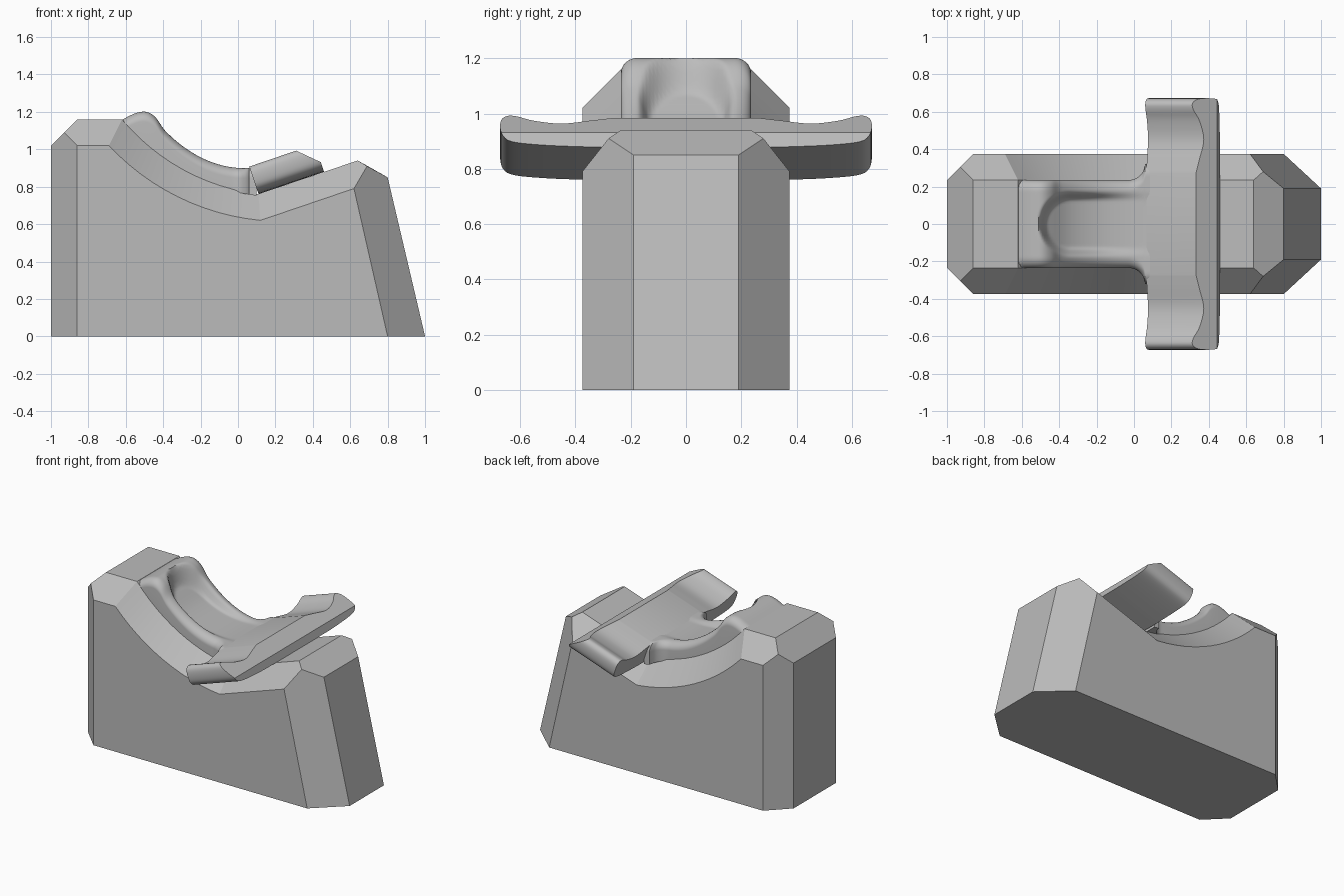
import bpy, bmesh, math
from mathutils import Vector

cube = bpy.data.objects.get("Cube")
if cube:
    bpy.data.objects.remove(cube, do_unlink=True)

grey = bpy.data.materials.new("mid_grey")
grey.use_nodes = True
grey.diffuse_color = (0.5, 0.5, 0.5, 1)
for node in grey.node_tree.nodes:
    if node.type == 'BSDF_PRINCIPLED':
        node.inputs["Base Color"].default_value = (0.5, 0.5, 0.5, 1)


def finish(name, bm, angle):
    """Turn a bmesh into a smooth object with sharp edges above the angle."""
    bmesh.ops.remove_doubles(bm, verts=bm.verts[:], dist=0.0001)
    bmesh.ops.recalc_face_normals(bm, faces=bm.faces[:])
    for f in bm.faces:
        f.smooth = True
    mesh = bpy.data.meshes.new(name)
    bm.to_mesh(mesh)
    bm.free()
    mesh.set_sharp_from_angle(angle=math.radians(angle))
    mesh.materials.append(grey)
    obj = bpy.data.objects.new(name, mesh)
    bpy.context.scene.collection.objects.link(obj)
    return obj


def sagging_arc(p, q, turn, n):
    """Circular arc from p to q, sagging below the chord."""
    p, q = Vector(p), Vector(q)
    d = q - p
    half = math.radians(turn) / 2
    r = d.length / (2 * math.sin(half))
    up = Vector((-d.y, d.x)).normalized()
    along = d.normalized()
    c = (p + q) / 2 + up * r * math.cos(half)
    angles = [half * (2 * i / n - 1) for i in range(n + 1)]
    return [c + along * r * math.sin(a) - up * r * math.cos(a) for a in angles]


def spline(pts, n=5):
    """Catmull-Rom curve through the points."""
    p = [Vector(a) for a in pts]
    p = [p[0]] + p + [p[-1]]
    out = []
    for a, b, c, d in zip(p, p[1:], p[2:], p[3:]):
        for i in range(n):
            t = i / n
            out.append(0.5 * (2 * b + (c - a) * t + (2 * a - 5 * b + 4 * c - d) * t * t
                              + (3 * b - a - 3 * c + d) * t ** 3))
    return out + [p[-1]]


def height(line, x):
    """Height of a left-to-right line at x."""
    for a, b in zip(line, line[1:]):
        if x <= b.x:
            t = max(0, (x - a.x) / (b.x - a.x))
            return a.y + (b.y - a.y) * t
    return line[-1].y


# Base block: bevelled block with a concave top
STEPS = 12
W, H = 0.235, 0.375
top_arc = sagging_arc((-0.62, 1.16), (0.11, 0.76), 43, STEPS)
side_arc = sagging_arc((-0.69, 1.02), (0.12, 0.62), 41.5, STEPS)

bm = bmesh.new()
halves = []
for s in (-1, 1):
    def v(x, y, z):
        return bm.verts.new((x, s * y, z))
    tail_low, tail_high = v(-1, W, 0), v(-1, W, 1.02)
    tail_mid, tail_top = v(-0.93, 0.305, 1.09), v(-0.86, W, 1.16)
    tail_side_low, tail_side_high = v(-0.86, H, 0), v(-0.86, H, 1.02)
    inner = [v(p.x, W, p.y) for p in top_arc]
    outer = [v(p.x, H, p.y) for p in side_arc]
    nose_top, nose_mid = v(0.64, W, 0.94), v(0.69, 0.28, 0.91)
    nose_high, nose_low = v(0.80, 0.19, 0.85), v(1, 0.19, 0)
    nose_side_high, nose_side_low = v(0.62, H, 0.79), v(0.80, H, 0)

    bm.faces.new((tail_low, tail_side_low, tail_side_high, tail_mid, tail_high))
    bm.faces.new((tail_side_high, outer[0], inner[0], tail_top, tail_mid))
    for i in range(STEPS):
        bm.faces.new((inner[i], inner[i + 1], outer[i + 1], outer[i]))
    bm.faces.new((inner[-1], nose_top, nose_mid, nose_side_high, outer[-1]))
    bm.faces.new((nose_mid, nose_high, nose_low, nose_side_low, nose_side_high))
    bm.faces.new([tail_side_low, tail_side_high] + outer + [nose_side_high, nose_side_low])
    halves.append(dict(
        spine=[tail_low, tail_high], crest=[tail_top] + inner + [nose_top],
        front=[nose_high, nose_low], tail=[tail_high, tail_mid, tail_top],
        nose=[nose_top, nose_mid, nose_high],
        floor=[tail_low, tail_side_low, nose_side_low, nose_low]))

a, b = halves
for key in ("spine", "crest", "front"):
    for i in range(len(a[key]) - 1):
        bm.faces.new((a[key][i], a[key][i + 1], b[key][i + 1], b[key][i]))
for key in ("tail", "nose", "floor"):
    bm.faces.new(a[key] + b[key][::-1])
finish("base_block", bm, 14)

# Saddle: raised rim around a shallow U-shaped recess, flaring into the bar
rim = spline([(-0.62, 1.158), (-0.55, 1.192), (-0.49, 1.2), (-0.44, 1.17), (-0.39, 1.10),
              (-0.3, 1.02), (-0.2, 0.957), (-0.1, 0.918), (0, 0.9), (0.1, 0.9)])
recess = spline([(-0.62, 1.2), (-0.46, 1.065), (-0.34, 0.97), (-0.2, 0.912),
                 (-0.05, 0.89), (0.1, 0.895)])


def half_width(x):
    t = min(max(x + 0.03, 0), 0.0899)
    return W + 0.09 - math.sqrt(0.09 ** 2 - t * t)


def saddle_height(x, y, w):
    d = math.hypot(min(0, x + 0.34), y)
    m = min(max((d - 0.125) / 0.05, 0), 1)
    m = m * m * (3 - 2 * m)
    z = height(recess, x) * (1 - m) + height(rim, x) * m
    r = 0.06
    t = min(max(abs(y) - (w - r), 0), r)
    return z - (r - math.sqrt(r * r - t * t)) * 0.9


bm = bmesh.new()
rows = []
NX, NY = 72, 48
for i in range(NX + 1):
    x = -0.62 + 0.72 * i / NX
    w = half_width(x)
    low = height(top_arc, x) - 0.01
    row = [bm.verts.new((x, -w, low))]
    for j in range(NY + 1):
        y = w * math.sin(math.pi / 2 * (2 * j / NY - 1))
        row.append(bm.verts.new((x, y, max(low + 0.005, saddle_height(x, y, w)))))
    row.append(bm.verts.new((x, w, low)))
    rows.append(row)
for r0, r1 in zip(rows, rows[1:]):
    n = len(r0)
    for j in range(n):
        k = (j + 1) % n
        bm.faces.new((r0[j], r0[k], r1[k], r1[j]))
bm.faces.new(rows[0])
bm.faces.new(rows[-1])
finish("saddle", bm, 50)

# Cross bar: winged section swept up the slope, with a slanted cut at its end
half = spline([(0.27, 0.14), (0.34, 0.127), (0.45, 0.108), (0.55, 0.125), (0.61, 0.15),
               (0.645, 0.154), (0.668, 0.13), (0.672, 0.08), (0.66, 0.04), (0.62, 0.018),
               (0.5, 0.006), (0.35, 0)], 4)
section = half + [Vector((-p.x, p.y)) for p in reversed(half)]
tilt = math.radians(18.8)
along = Vector((math.cos(tilt), 0, math.sin(tilt)))
normal = Vector((-math.sin(tilt), 0, math.cos(tilt)))
start = Vector((0.11, 0, 0.76))

bm = bmesh.new()
face = bm.faces.new([bm.verts.new(start + normal * p.y + Vector((0, p.x, 0))) for p in section])
new = bmesh.ops.extrude_face_region(bm, geom=[face])["geom"]
bmesh.ops.translate(bm, vec=along * 0.37, verts=[g for g in new if isinstance(g, bmesh.types.BMVert)])
bm.normal_update()
cut = bmesh.ops.bisect_plane(
    bm, geom=bm.verts[:] + bm.edges[:] + bm.faces[:], dist=0.00001,
    plane_co=(0.31, 0, 0.993), plane_no=Vector((0.063, 0, 0.135)).normalized(), clear_outer=True)
bmesh.ops.holes_fill(bm, edges=[e for e in bm.edges if e.is_boundary], sides=0)
finish("cross_bar", bm, 35)
